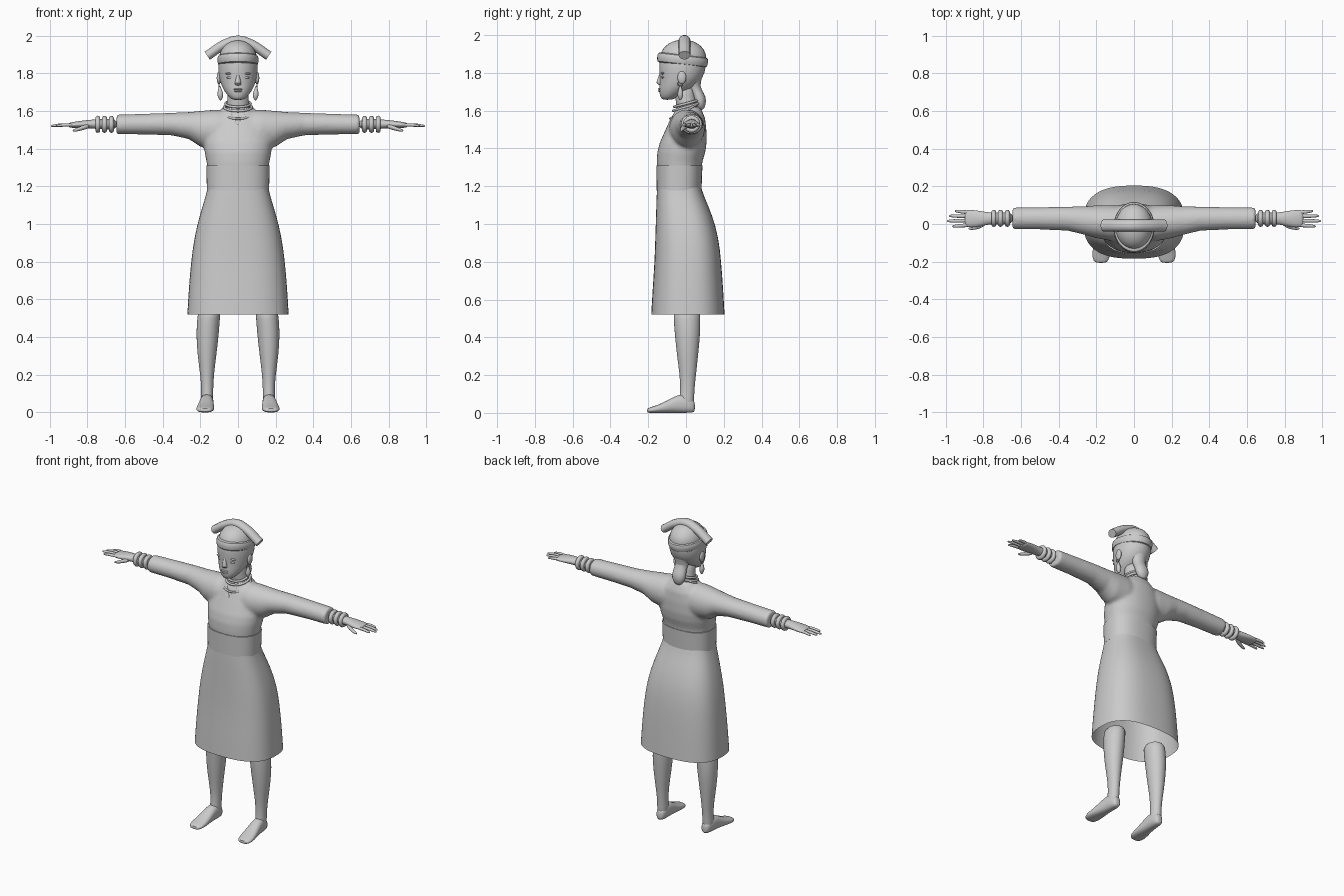
import bpy, bmesh, math
from mathutils import Vector

cube = bpy.data.objects.get("Cube")
if cube:
    bpy.data.objects.remove(cube, do_unlink=True)

grey = bpy.data.materials.new("plain_grey")
grey.use_nodes = True
grey.diffuse_color = (0.6, 0.6, 0.6, 1)
grey.node_tree.nodes["Principled BSDF"].inputs["Base Color"].default_value = (0.6, 0.6, 0.6, 1)


def add_loft(bm, rings, axis="z", sides=24, power=2.0, caps=True):
    """Skin a row of superellipse rings: (position, centre a, centre b, radius a, radius b)."""
    loops = []
    for p, a, b, ra, rb in rings:
        loop = []
        for i in range(sides):
            t = 2 * math.pi * i / sides
            c, s = math.cos(t), math.sin(t)
            u = a + ra * math.copysign(abs(c) ** (2 / power), c)
            v = b + rb * math.copysign(abs(s) ** (2 / power), s)
            co = {"x": (p, u, v), "y": (u, p, v), "z": (u, v, p)}[axis]
            loop.append(bm.verts.new(co))
        loops.append(loop)
    for lo, hi in zip(loops, loops[1:]):
        for i in range(sides):
            j = (i + 1) % sides
            bm.faces.new((lo[i], lo[j], hi[j], hi[i]))
    if caps:
        bm.faces.new(loops[0][::-1])
        bm.faces.new(loops[-1])


def finish(ob, name):
    ob.name = name
    ob.data.materials.append(grey)
    bpy.ops.object.select_all(action="DESELECT")
    ob.select_set(True)
    bpy.context.view_layer.objects.active = ob
    if ob.type == "MESH":
        bpy.ops.object.shade_smooth_by_angle(angle=math.radians(50))
    return ob


def from_bmesh(bm, name):
    bmesh.ops.recalc_face_normals(bm, faces=bm.faces)
    me = bpy.data.meshes.new(name)
    bm.to_mesh(me)
    bm.free()
    ob = bpy.data.objects.new(name, me)
    bpy.context.collection.objects.link(ob)
    return finish(ob, name)


def loft(name, rings, mirror=False, subsurf=1, **kw):
    bm = bmesh.new()
    add_loft(bm, rings, **kw)
    ob = from_bmesh(bm, name)
    if mirror:
        ob.modifiers.new("mirror", "MIRROR").use_mirror_merge = False
    if subsurf:
        mod = ob.modifiers.new("subdivision", "SUBSURF")
        mod.levels = mod.render_levels = subsurf
    return ob


def ball(name, loc, size):
    bpy.ops.mesh.primitive_uv_sphere_add(segments=24, ring_count=14, location=loc)
    ob = bpy.context.object
    ob.scale = size
    return finish(ob, name)


def ring(name, loc, major, minor, rot=(0, 0, 0), scale=(1, 1, 1)):
    bpy.ops.mesh.primitive_torus_add(location=loc, rotation=[math.radians(a) for a in rot],
                                     major_radius=major, minor_radius=minor,
                                     major_segments=32, minor_segments=10)
    ob = bpy.context.object
    ob.scale = scale
    return finish(ob, name)


# Skirt, open at the hem, and waist band
loft("skirt", [(.52, 0, .01, .27, .195), (.66, 0, .01, .262, .187), (.8, 0, .01, .25, .177),
               (.93, 0, .005, .233, .168), (1.05, 0, -.01, .203, .149),
               (1.15, 0, -.031, .171, .125), (1.2, 0, -.037, .16, .116)],
     power=2.6, sides=32, caps=False)
loft("waist_band", [(1.178, 0, -.037, .165, .119), (1.31, 0, -.035, .168, .122)],
     power=2.4, sides=48, subsurf=0)

# Blouse: body and sleeves fused into one skin
half = [(.645, .03, 1.528, .058, .052), (.5, .03, 1.53, .059, .055), (.35, .028, 1.53, .064, .06),
        (.26, .018, 1.522, .076, .072), (.2, .012, 1.505, .087, .095), (.12, .005, 1.5, .095, .107)]
sleeves = half + [(0, 0, 1.49, .09, .11)] + [(-r[0], *r[1:]) for r in half[::-1]]
bm = bmesh.new()
add_loft(bm, sleeves, axis="x", sides=32)
add_loft(bm, [(1.28, 0, -.036, .16, .117), (1.33, 0, -.034, .167, .121), (1.38, 0, -.025, .177, .127),
              (1.43, 0, -.015, .182, .124), (1.5, 0, 0, .172, .108), (1.56, 0, .01, .14, .091),
              (1.6, 0, .012, .092, .073), (1.62, 0, .01, .07, .062)], sides=40, power=2.2)
blouse = from_bmesh(bm, "blouse")
rem = blouse.modifiers.new("fuse", "REMESH")
rem.mode = "VOXEL"
rem.voxel_size = .01
rem.use_smooth_shade = True
relax = blouse.modifiers.new("relax", "SMOOTH")
relax.factor = .5
relax.iterations = 6

# V neckline cut
corners = [(-.06, 1.63, -.042), (.06, 1.63, -.042), (0, 1.525, -.09)]
bm = bmesh.new()
back = [bm.verts.new((x, y, z)) for x, z, y in corners]
front = [bm.verts.new((x, -.3, z)) for x, z, y in corners]
bm.faces.new(back)
bm.faces.new(front[::-1])
for i in range(3):
    j = (i + 1) % 3
    bm.faces.new((back[i], front[i], front[j], back[j]))
cutter = from_bmesh(bm, "neckline_cutter")
cutter.hide_render = True
cutter.hide_viewport = True
cut = blouse.modifiers.new("neckline", "BOOLEAN")
cut.operation = "DIFFERENCE"
cut.object = cutter

# Legs and feet
loft("legs", [(.56, .15, .004, .061, .073), (.5, .156, .005, .06, .071), (.42, .162, .008, .061, .068),
              (.3, .165, .008, .05, .056), (.2, .164, .01, .036, .043), (.12, .163, .007, .031, .037),
              (.06, .164, .003, .033, .04), (.03, .164, .003, .03, .036)], mirror=True)
loft("feet", [(.048, .163, .032, .016, .024), (.035, .163, .038, .028, .037), (0, .164, .048, .035, .048),
              (-.04, .166, .05, .036, .05), (-.1, .17, .032, .043, .032), (-.16, .175, .019, .049, .019),
              (-.195, .176, .014, .041, .014), (-.207, .175, .012, .024, .01)],
     axis="y", power=2.4, mirror=True)

# Hands: wrist and palm, four fingers, thumb
loft("palms", [(.63, .03, 1.53, .036, .034), (.75, .03, 1.53, .03, .025), (.79, .029, 1.53, .035, .023),
               (.84, .027, 1.528, .047, .019), (.885, .029, 1.525, .046, .015),
               (.9, .03, 1.524, .04, .011)], axis="x", mirror=True)
for name, y0, y1, tip in (("index_fingers", -.006, -.012, .965), ("middle_fingers", .018, .016, .993),
                          ("ring_fingers", .041, .043, .982), ("little_fingers", .061, .069, .952)):
    mid = (.88 + tip) / 2
    loft(name, [(.87, y0, 1.525, .011, .01), (mid, (y0 + y1) / 2, 1.527, .0105, .0095),
                (tip - .01, y1, 1.521, .008, .007), (tip, y1, 1.52, .004, .004)],
         axis="x", sides=10, mirror=True)
loft("thumbs", [(.785, .008, 1.522, .016, .014), (.82, -.012, 1.512, .014, .013),
                (.855, -.022, 1.5, .011, .01), (.88, -.025, 1.494, .005, .005)],
     axis="x", sides=12, mirror=True)

# Bracelets
for side, s in (("left", 1), ("right", -1)):
    for k in range(3):
        ring(f"{side}_bracelet_{k + 1}", (s * (.672 + .036 * k), .03, 1.529), .032, .0135, rot=(0, 90, 0))

# Head, neck and hair
loft("neck", [(1.55, 0, .02, .07, .06), (1.62, 0, .006, .061, .057), (1.68, 0, -.005, .055, .053),
              (1.74, 0, -.01, .055, .055)])
loft("head", [(1.657, 0, -.1, .026, .026), (1.672, 0, -.09, .047, .047), (1.71, 0, -.06, .077, .083),
              (1.75, 0, -.032, .094, .106), (1.8, 0, -.02, .105, .121), (1.85, 0, -.018, .106, .125),
              (1.9, 0, -.015, .098, .118), (1.94, 0, -.015, .07, .085)], sides=32)
loft("hair_bun", [(1.603, 0, .08, .014, .01), (1.62, 0, .076, .036, .025), (1.655, 0, .075, .046, .034),
                  (1.69, 0, .064, .042, .034), (1.73, 0, .038, .038, .032), (1.78, 0, .03, .064, .058),
                  (1.84, 0, .03, .082, .073)])

# Face
loft("nose", [(1.734, 0, -.132, .016, .01), (1.746, 0, -.138, .02, .023), (1.77, 0, -.136, .011, .014),
              (1.8, 0, -.13, .009, .01)], sides=16)
ball("upper_lip", (0, -.136, 1.715), (.024, .013, .005))
ball("lower_lip", (0, -.135, 1.705), (.021, .013, .006))
for side, s in (("left", 1), ("right", -1)):
    ball(f"{side}_eye", (s * .041, -.121, 1.777), (.019, .01, .007))
    ball(f"{side}_brow", (s * .042, -.123, 1.798), (.026, .01, .006))
    ball(f"{side}_ear", (s * .101, -.022, 1.775), (.012, .023, .034))
    ring(f"{side}_earring_hook", (s * .1, -.03, 1.742), .012, .003, rot=(0, 90, 0))
loft("earring_drops", [(1.655, .093, -.03, .004, .004), (1.672, .093, -.03, .014, .014),
                       (1.692, .094, -.03, .017, .017), (1.715, .096, -.03, .009, .009),
                       (1.735, .098, -.03, .004, .004)], sides=14, mirror=True)

# Necklaces
ring("upper_choker", (0, .002, 1.638), .066, .007, rot=(15, 0, 0))
ring("lower_choker", (0, .002, 1.62), .073, .007, rot=(16, 0, 0))
ring("hanging_necklace", (0, -.008, 1.598), .085, .006, rot=(28, 0, 0))

# Cap with tilted band and bent roll across the top
ball("cap_dome", (0, -.015, 1.88), (.1, .122, .096))
band = loft("cap_band", [(-.03, 0, 0, .098, .124), (-.026, 0, 0, .106, .132), (0, 0, 0, .111, .137),
                         (.024, 0, 0, .108, .134), (.028, 0, 0, .09, .115)], sides=40)
band.location = (0, -.018, 1.87)
band.rotation_euler.x = math.radians(-6.5)

path = bpy.data.curves.new("cap_roll", "CURVE")
path.dimensions = "3D"
path.bevel_depth = .026
path.bevel_resolution = 5
path.use_fill_caps = True
spline = path.splines.new("BEZIER")
spline.bezier_points.add(4)
for bp, (x, z) in zip(spline.bezier_points,
                      [(-.163, 1.893), (-.065, 1.956), (0, 1.974), (.065, 1.956), (.163, 1.893)]):
    bp.co = Vector((x, 0, z))
    bp.handle_left_type = bp.handle_right_type = "AUTO"
roll = bpy.data.objects.new("cap_roll", path)
bpy.context.collection.objects.link(roll)
roll.location.y = -.008
roll.scale.y = 1.2
finish(roll, "cap_roll")
